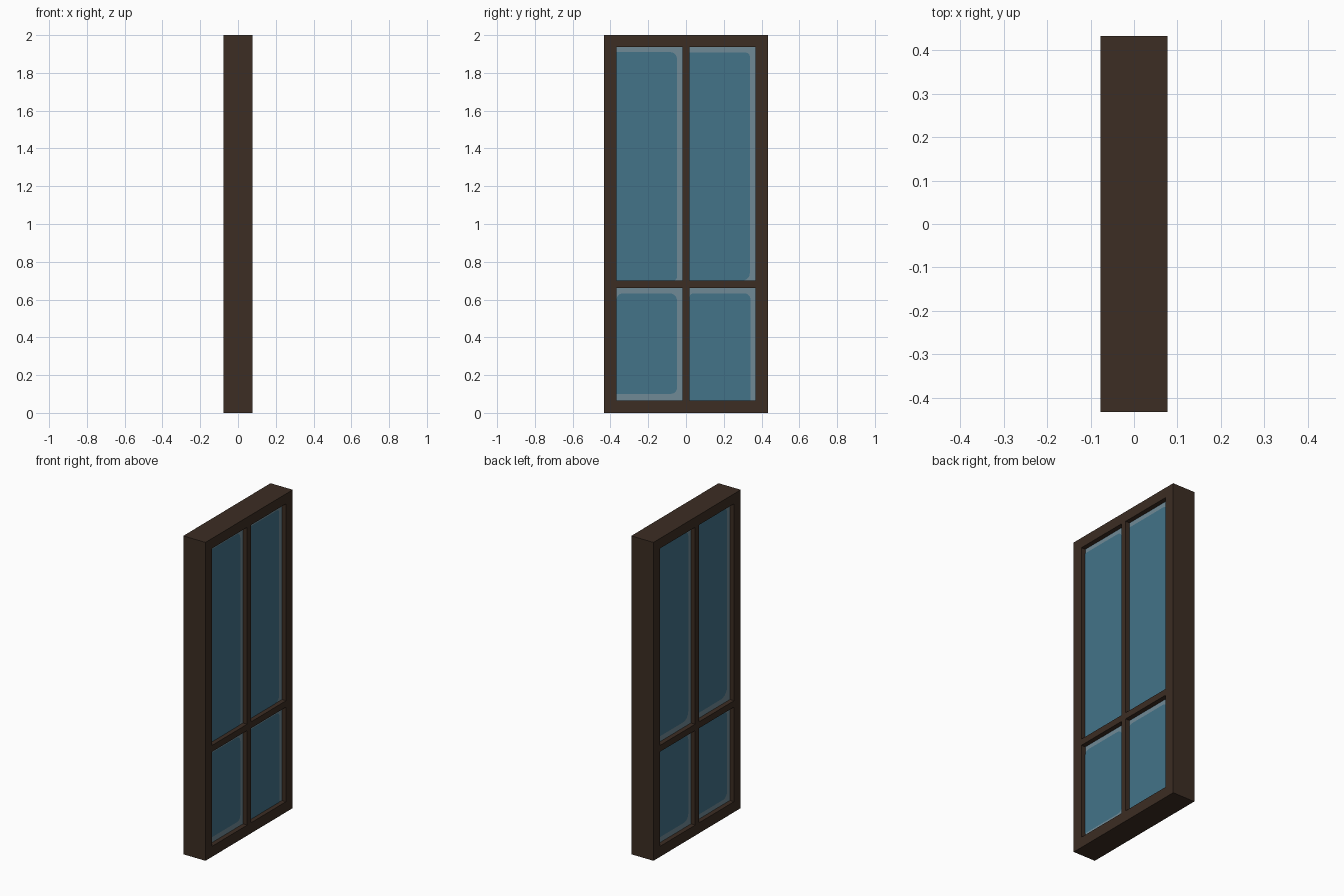
import bpy, bmesh, math

if "Cube" in bpy.data.objects:
    bpy.data.objects.remove(bpy.data.objects["Cube"])

def material(name, rgb):
    m = bpy.data.materials.new(name)
    lin = [((c / 255 + 0.055) / 1.055) ** 2.4 for c in rgb]
    m.diffuse_color = (*lin, 1)
    m.use_nodes = True
    m.node_tree.nodes["Principled BSDF"].inputs["Base Color"].default_value = m.diffuse_color
    return m

WOOD = material("dark brown wood", (60, 45, 35))
BLUE = material("blue glass", (67, 115, 137))
GREY = material("pale grey glass", (112, 138, 150))

def finish(bm, name, mats):
    me = bpy.data.meshes.new(name)
    bm.to_mesh(me)
    bm.free()
    for m in mats:
        me.materials.append(m)
    ob = bpy.data.objects.new(name, me)
    bpy.context.collection.objects.link(ob)
    return ob

# Layout of the frame members
YS = [-0.433, -0.367, -0.019, 0.019, 0.367, 0.433]
ZS = [0, 0.066, 0.66, 0.70, 1.937, 2.0]
HALF = 0.077      # half thickness of the frame
GLASS = 0.048     # distance of each glass surface from the centre

# Frame with mullion and transom: lattice of cells, four left open, extruded
bm = bmesh.new()
grid = [[bm.verts.new((-HALF, y, z)) for z in ZS] for y in YS]
for i in range(5):
    for j in range(5):
        if i in (1, 3) and j in (1, 3):
            continue
        bm.faces.new((grid[i][j], grid[i][j + 1], grid[i + 1][j + 1], grid[i + 1][j]))
ext = bmesh.ops.extrude_face_region(bm, geom=bm.faces[:])["geom"]
bmesh.ops.translate(bm, vec=(2 * HALF, 0, 0),
                    verts=[v for v in ext if isinstance(v, bmesh.types.BMVert)])
bmesh.ops.recalc_face_normals(bm, faces=bm.faces[:])
finish(bm, "window_frame", [WOOD])

def rounded(u0, u1, v0, v1, radii):
    """Rectangle outline with its own radius at each corner."""
    pts = []
    corners = [(u0, v0, 1, 1), (u1, v0, -1, 1), (u1, v1, -1, -1), (u0, v1, 1, -1)]
    for k, ((u, v, su, sv), r) in enumerate(zip(corners, radii)):
        if r == 0:
            pts.append((u, v))
            continue
        for s in range(6):
            a = math.pi + k * math.pi / 2 + s * math.pi / 10
            pts.append((u + su * r + r * math.cos(a), v + sv * r + r * math.sin(a)))
    return pts

def pane(name, side, col, row, right, top, bottom, radii):
    """Grey sheet with a blue area on it; u runs to the right as seen from outside."""
    u0, u1 = (YS[1], YS[2]) if col == 0 else (YS[3], YS[4])
    v0, v1 = (ZS[1], ZS[2]) if row == 0 else (ZS[3], ZS[4])
    bm = bmesh.new()
    layers = [(rounded(u0, u1, v0, v1, (0, 0, 0, 0)), 0),
              (rounded(u0, u1 - right, v0 + bottom, v1 - top, radii), 0.0015)]
    for index, (pts, lift) in enumerate(layers):
        f = bm.faces.new([bm.verts.new((side * (GLASS + lift), side * u, v)) for u, v in pts])
        f.material_index = index
    finish(bm, name, [GREY, BLUE])

# Panes: column, row, then grey margins (right, top, bottom) and corner radii
# (radii order: bottom left, bottom right, top right, top left)
RIGHT_SIDE = [
    ("upper_left", 0, 1, 0.029, 0.027, 0.0, (0, 0.02, 0.035, 0)),
    ("upper_right", 1, 1, 0.029, 0.03, 0.0, (0, 0.04, 0.02, 0)),
    ("lower_left", 0, 0, 0.029, 0.028, 0.035, (0, 0.03, 0.035, 0.03)),
    ("lower_right", 1, 0, 0.026, 0.028, 0.0, (0, 0, 0.03, 0.02)),
]
LEFT_SIDE = [
    ("upper_left", 0, 1, 0.029, 0.02, 0.035, (0, 0.05, 0.03, 0)),
    ("upper_right", 1, 1, 0.029, 0.02, 0.035, (0, 0.06, 0.03, 0)),
    ("lower_left", 0, 0, 0.029, 0.02, 0.035, (0, 0.04, 0.03, 0.02)),
    ("lower_right", 1, 0, 0.029, 0.02, 0.03, (0, 0.04, 0.03, 0.02)),
]
for side, label, table in ((1, "right_face", RIGHT_SIDE), (-1, "left_face", LEFT_SIDE)):
    for name, *spec in table:
        pane(f"{name}_pane_{label}", side, *spec)
